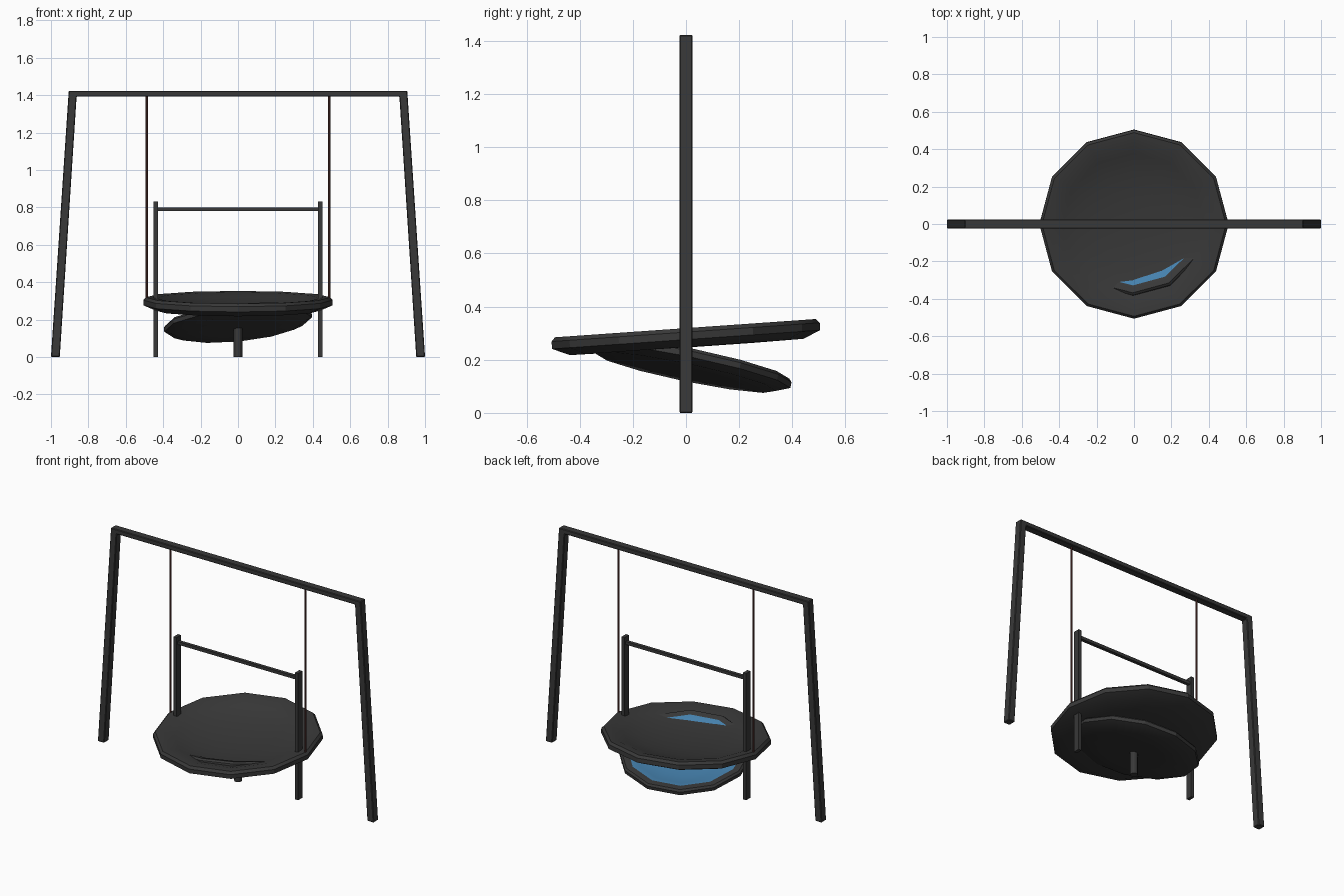
import bpy, bmesh, math
from mathutils import Vector

if "Cube" in bpy.data.objects:
    bpy.data.objects.remove(bpy.data.objects["Cube"])


def material(name, rgb):
    m = bpy.data.materials.new(name)
    m.diffuse_color = (*rgb, 1)
    m.use_nodes = True
    m.node_tree.nodes["Principled BSDF"].inputs["Base Color"].default_value = m.diffuse_color
    return m


DARK = material("dark_metal", (0.04, 0.04, 0.04))
BLUE = material("blue_lining", (0.06, 0.22, 0.42))
RUST = material("rusty_cord", (0.10, 0.035, 0.03))


def finish(name, bm, mats):
    bmesh.ops.recalc_face_normals(bm, faces=bm.faces)
    me = bpy.data.meshes.new(name)
    bm.to_mesh(me)
    bm.free()
    ob = bpy.data.objects.new(name, me)
    bpy.context.collection.objects.link(ob)
    for m in mats:
        me.materials.append(m)
    return ob


def box(name, center, size, mat=DARK):
    bm = bmesh.new()
    bmesh.ops.create_cube(bm, size=1)
    bmesh.ops.scale(bm, vec=size, verts=bm.verts)
    bmesh.ops.translate(bm, vec=center, verts=bm.verts)
    return finish(name, bm, [mat])


def rod(name, p, q, radius, sides, mat=DARK):
    p, q = Vector(p), Vector(q)
    bm = bmesh.new()
    bmesh.ops.create_cone(bm, cap_ends=True, segments=sides, radius1=radius,
                          radius2=radius, depth=(q - p).length)
    ob = finish(name, bm, [mat])
    ob.location = (p + q) / 2
    ob.rotation_euler = (q - p).to_track_quat('Z', 'Y').to_euler()
    return ob


# Dish profile (radius, height) from the bowl centre over the rim to the underside
PROFILE = [(0, -0.03), (0.14, -0.026), (0.27, -0.013), (0.38, 0.010), (0.44, 0.031),
           (0.492, 0.035), (0.506, 0.020), (0.506, -0.008), (0.44, -0.036),
           (0.25, -0.038), (0, -0.038)]


def dish(name, scale, center, normal, lining):
    sides = 12
    bm = bmesh.new()
    rings = []
    for r, z in PROFILE:
        if r == 0:
            rings.append([bm.verts.new((0, 0, z))] * sides)
        else:
            rings.append([bm.verts.new((r * math.cos(math.tau * i / sides),
                                        r * math.sin(math.tau * i / sides), z))
                          for i in range(sides)])
    for k, (a, b) in enumerate(zip(rings, rings[1:])):
        for i in range(sides):
            j = (i + 1) % sides
            f = bm.faces.new(list(dict.fromkeys((a[i], a[j], b[j], b[i]))))
            f.material_index = 1 if k < 4 else 0
    bmesh.ops.scale(bm, vec=(scale,) * 3, verts=bm.verts)
    ob = finish(name, bm, [DARK, lining])
    ob.location = center
    ob.rotation_euler = Vector((0, 0, 1)).rotation_difference(Vector(normal)).to_euler()
    bpy.ops.object.select_all(action='DESELECT')
    ob.select_set(True)
    bpy.context.view_layer.objects.active = ob
    bpy.ops.object.shade_smooth_by_angle(angle=math.radians(28))
    return ob


# Outer portal frame: front outline extruded in depth
half = [(1.0, 0), (0.953, 0), (0.863, 1.392)]
outline = [(0.905, 1.423)] + half
outline += [(-x, z) for x, z in reversed(outline)]
bm = bmesh.new()
face = bm.faces.new([bm.verts.new((x, -0.025, z)) for x, z in outline])
ext = bmesh.ops.extrude_face_region(bm, geom=[face])
bmesh.ops.translate(bm, vec=(0, 0.05, 0),
                    verts=[v for v in ext["geom"] if isinstance(v, bmesh.types.BMVert)])
frame = finish("outer_frame", bm, [DARK])
bev = frame.modifiers.new("soft_edges", 'BEVEL')
bev.width = 0.004
bev.segments = 1

# Hanging cords and inner posts
for side, s in (("left", -1), ("right", 1)):
    rod(f"{side}_cord", (s * 0.488, 0, 0.29), (s * 0.488, 0, 1.40), 0.006, 8, RUST)
    box(f"{side}_inner_post", (s * 0.44, 0, 0.415), (0.022, 0.044, 0.83))

# Inner crossbar
box("inner_crossbar", (0, 0, 0.79), (0.88, 0.022, 0.02))

# Upper hanging dish, lower tilted dish and its short stand
dish("upper_dish", 1.0, (0, 0, 0.284), (0, -0.07, 1), DARK)
dish("lower_dish", 0.785, (0, 0.005, 0.18), (-0.10, 0.207, 1), BLUE)
rod("lower_dish_stand", (0, 0, 0), (0, 0, 0.16), 0.023, 12)
